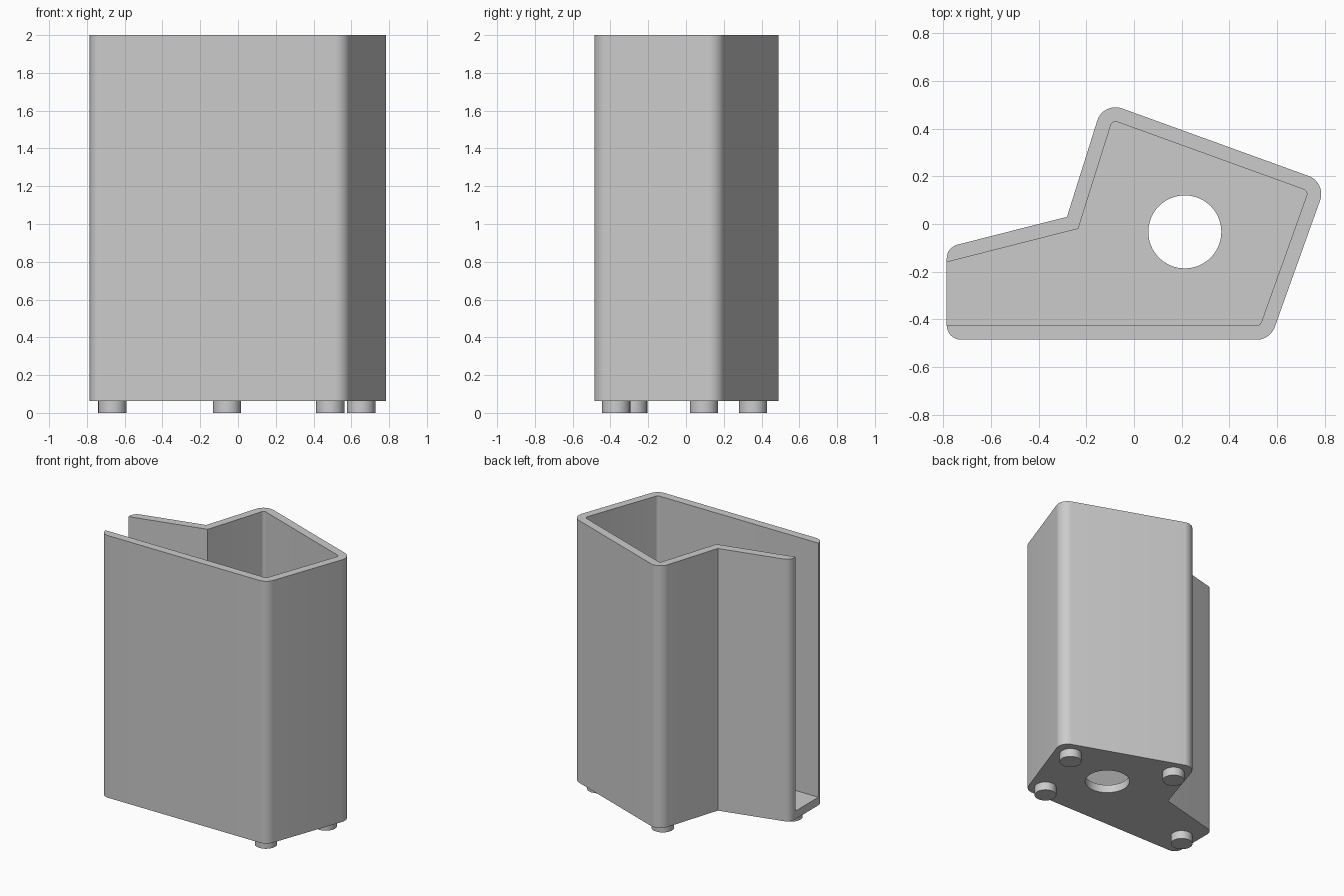
import bpy, bmesh, math
from mathutils import Vector

cube = bpy.data.objects.get("Cube")
if cube:
    bpy.data.objects.remove(cube, do_unlink=True)

BASE, FLOOR, TOP, WALL = 0.062, 0.122, 2.0, 0.06

grey = bpy.data.materials.new("light_grey")
grey.use_nodes = True
colour = (0.6, 0.6, 0.6, 1)
grey.diffuse_color = colour
grey.node_tree.nodes["Principled BSDF"].inputs["Base Color"].default_value = colour


def inset(points, d):
    """Move every edge of a counter-clockwise outline inwards by d."""
    result = []
    for i, p in enumerate(points):
        a = (p - points[i - 1]).normalized()
        b = (points[(i + 1) % len(points)] - p).normalized()
        na, nb = Vector((-a.y, a.x)), Vector((-b.y, b.x))
        result.append(p + (na + nb) * d / (1 + na.dot(nb)))
    return result


def rounded(points, radii, steps=10):
    """Replace corners by arcs of the given radii."""
    result = []
    for i, (p, r) in enumerate(zip(points, radii)):
        if r == 0:
            result.append(p)
            continue
        a = (points[i - 1] - p).normalized()
        b = (points[(i + 1) % len(points)] - p).normalized()
        half = a.angle(b) / 2
        centre = p + (a + b).normalized() * r / math.sin(half)
        start = p + a * r / math.tan(half) - centre
        end = p + b * r / math.tan(half) - centre
        for s in range(steps + 1):
            result.append(centre + start.lerp(end, s / steps).normalized() * r)
    return result


def prism(name, points, z0, z1):
    bm = bmesh.new()
    face = bm.faces.new([bm.verts.new((p.x, p.y, z0)) for p in points])
    top = bmesh.ops.extrude_face_region(bm, geom=[face])["geom"]
    verts = [v for v in top if isinstance(v, bmesh.types.BMVert)]
    bmesh.ops.translate(bm, verts=verts, vec=(0, 0, z1 - z0))
    bmesh.ops.recalc_face_normals(bm, faces=bm.faces)
    mesh = bpy.data.meshes.new(name)
    bm.to_mesh(mesh)
    bm.free()
    mesh.materials.append(grey)
    obj = bpy.data.objects.new(name, mesh)
    bpy.context.collection.objects.link(obj)
    return obj


def circle(x, y, r, n=48):
    return [Vector((x + r * math.cos(2 * math.pi * i / n),
                    y + r * math.sin(2 * math.pi * i / n))) for i in range(n)]


def activate(obj):
    bpy.ops.object.select_all(action="DESELECT")
    obj.select_set(True)
    bpy.context.view_layer.objects.active = obj


def cut(obj, cutter):
    cutter.hide_render = True
    mod = obj.modifiers.new("cut", "BOOLEAN")
    mod.operation, mod.solver, mod.object = "DIFFERENCE", "EXACT", cutter
    activate(obj)
    bpy.ops.object.modifier_apply(modifier=mod.name)
    bpy.data.objects.remove(cutter, do_unlink=True)


def smooth(obj):
    activate(obj)
    bpy.ops.object.shade_smooth_by_angle(angle=math.radians(30))


# Outer shell: five-cornered box with a tapering arm towards -x
corners = [Vector(p) for p in ((-0.785, -0.485), (0.571, -0.485), (0.807, 0.174),
                               (-0.129, 0.513), (-0.281, 0.03), (-0.785, -0.098))]
body = prism("container_body", rounded(corners, (0.06, 0.08, 0.08, 0.08, 0, 0.06)), BASE, TOP)

# Cavity: constant wall thickness, running out through the arm's end as a slot
long_arm = list(corners)
long_arm[0] = Vector((-1.0, -0.485))
long_arm[5] = corners[5] + (corners[5] - corners[4]) * 0.43
cavity = rounded(inset(long_arm, WALL), (0, 0.02, 0.02, 0.02, 0, 0), 6)
cut(body, prism("cavity_cutter", cavity, FLOOR, TOP + 0.1))

# Drain hole in the floor
cut(body, prism("drain_cutter", circle(0.213, -0.033, 0.153, 64), 0, FLOOR + 0.1))
smooth(body)

# Round feet
feet = {"front_left": (0.488, -0.37), "back_left": (0.652, 0.095),
        "back": (-0.058, 0.355), "right": (-0.665, -0.28)}
for place, (x, y) in feet.items():
    smooth(prism(place + "_foot", circle(x, y, 0.075), 0, BASE))
